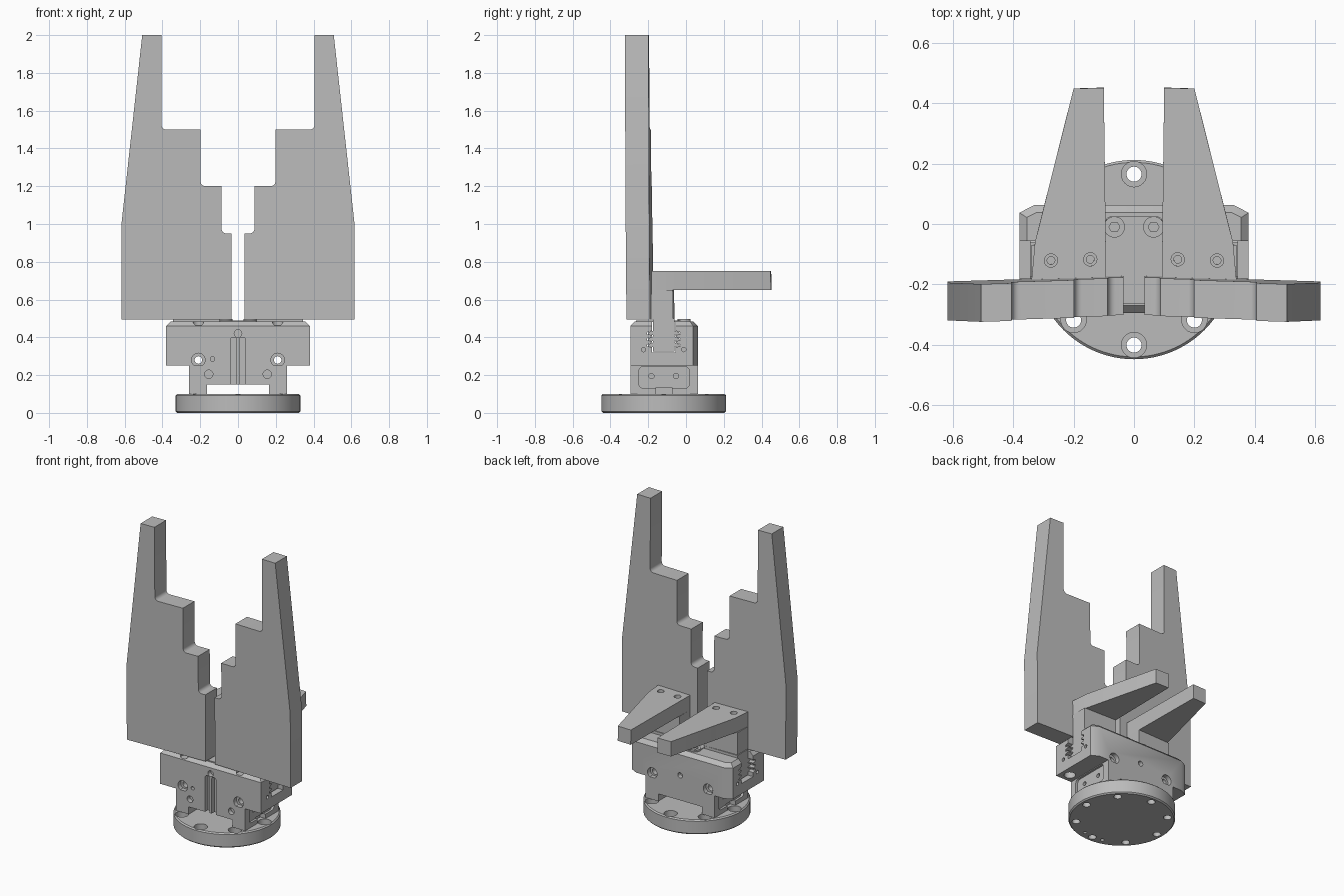
import bpy, bmesh, math
from mathutils import Vector

old = bpy.data.objects.get("Cube")
if old:
    bpy.data.objects.remove(old)

grey = bpy.data.materials.new("machined_grey")
grey.use_nodes = True
grey.diffuse_color = (0.5, 0.5, 0.5, 1)
grey.node_tree.nodes["Principled BSDF"].inputs["Base Color"].default_value = grey.diffuse_color

AXES = {"x": lambda u, v, w: (w, u, v),
        "y": lambda u, v, w: (u, w, v),
        "z": lambda u, v, w: (u, v, w)}


def prism(name, pts, axis, lo, hi, fillets=(), radius=0.02):
    """Extrude a 2D outline along an axis, rounding the listed corners."""
    bm = bmesh.new()
    place = AXES[axis]
    rings = [[bm.verts.new(place(u, v, w)) for u, v in pts] for w in (lo, hi)]
    n = len(pts)
    bm.faces.new(rings[0])
    bm.faces.new(rings[1])
    for i in range(n):
        j = (i + 1) % n
        bm.faces.new((rings[0][i], rings[0][j], rings[1][j], rings[1][i]))
    bmesh.ops.recalc_face_normals(bm, faces=bm.faces)
    edges = [bm.edges.get((rings[0][i], rings[1][i])) for i in fillets]
    if edges:
        bmesh.ops.bevel(bm, geom=edges, offset=radius, segments=5,
                        profile=0.5, affect="EDGES")
    mesh = bpy.data.meshes.new(name)
    bm.to_mesh(mesh)
    bm.free()
    obj = bpy.data.objects.new(name, mesh)
    bpy.context.collection.objects.link(obj)
    mesh.materials.append(grey)
    return obj


def rect(u0, u1, v0, v1):
    return [(u0, v0), (u1, v0), (u1, v1), (u0, v1)]


def disc(name, u, v, r, axis, lo, hi, n=24):
    turn = math.tau / n
    pts = [(u + r * math.cos(i * turn), v + r * math.sin(i * turn)) for i in range(n)]
    return prism(name, pts, axis, lo, hi)


def chamfer(obj, width, rule):
    """Bevel the edges whose two end points both satisfy the rule."""
    bm = bmesh.new()
    bm.from_mesh(obj.data)
    edges = [e for e in bm.edges if all(rule(v.co) for v in e.verts)]
    bmesh.ops.bevel(bm, geom=edges, offset=width, segments=1, affect="EDGES")
    bm.to_mesh(obj.data)
    bm.free()


def bake(obj):
    graph = bpy.context.evaluated_depsgraph_get()
    mesh = bpy.data.meshes.new_from_object(obj.evaluated_get(graph))
    obj.modifiers.clear()
    obj.data = mesh


def cut(targets, cutters):
    """Subtract every cutter from every target, then discard the cutters."""
    for obj in targets:
        for c in cutters:
            mod = obj.modifiers.new("cut", "BOOLEAN")
            mod.operation, mod.solver, mod.object = "DIFFERENCE", "EXACT", c
        bake(obj)
    for c in cutters:
        bpy.data.objects.remove(c)


def mirror(obj):
    obj.modifiers.new("mirror", "MIRROR")
    bake(obj)


MID_Y = -0.118
FRONT, BACK = -0.295, 0.063

# Mounting flange with a ring of counterbored bolt holes
flange = disc("mounting_flange", 0, MID_Y, 0.33, "z", 0, 0.1, 96)
chamfer(flange, 0.008, lambda p: p.z > 0.09)
chamfer(flange, 0.008, lambda p: p.z < 0.001)
holes = []
for k in range(8):
    a = k * math.tau / 8
    x, y = 0.283 * math.sin(a), MID_Y + 0.283 * math.cos(a)
    holes.append(disc("bolt_hole", x, y, 0.025, "z", -0.1, 0.2))
    holes.append(disc("counterbore", x, y, 0.042, "z", 0.06, 0.2))
for x in (-0.07, 0.07):
    holes.append(disc("pin_hole", x, MID_Y - 0.27, 0.012, "z", -0.1, 0.03, 12))
cut([flange], holes)

# Bridge-shaped lower housing
base = prism("lower_housing",
             [(-0.26, 0.1), (-0.165, 0.1), (-0.165, 0.15), (0.165, 0.15),
              (0.165, 0.1), (0.26, 0.1), (0.26, 0.25), (-0.26, 0.25)],
             "y", FRONT, BACK)

# Upper housing with clipped rear corners and chamfered top
body = prism("upper_housing",
             [(-0.38, FRONT), (0.38, FRONT), (0.38, 0.037), (0.33, BACK),
              (-0.33, BACK), (-0.38, 0.037)], "z", 0.25, 0.485)
chamfer(body, 0.025, lambda p: p.z > 0.48)


# Toothed guide outline, shared by the slot and the sliding jaws
def guide(narrow, wide, top, bottom):
    half = [(narrow, top), (narrow, 0.435)]
    for k in range(3):
        z = 0.43 - 0.032 * k
        half += [(wide, z - 0.004), (wide, z - 0.014), (narrow, z - 0.018), (narrow, z - 0.026)]
    half.append((narrow, bottom))
    return [(MID_Y + d, z) for d, z in half] + [(MID_Y - d, z) for d, z in reversed(half)]


cut([body], [prism("guide_slot", guide(0.062, 0.088, 0.6, 0.32), "x", -0.5, 0.5)])

# Holes and grooves in the housings
tools = []
for s in (-1, 1):
    tools += [disc("through_hole", s * 0.21, 0.28, 0.02, "y", -0.5, 0.3),
              disc("front_bore", s * 0.21, 0.28, 0.036, "y", -0.5, FRONT + 0.03),
              disc("rear_bore", s * 0.21, 0.28, 0.036, "y", BACK - 0.03, 0.3),
              disc("under_hole", s * 0.32, -0.235, 0.036, "z", 0.2, 0.3),
              disc("top_hole", s * 0.21, -0.265, 0.03, "z", 0.465, 0.6),
              prism("sensor_groove", rect(s * 0.024 - 0.017, s * 0.024 + 0.017, 0.1, 0.4),
                    "y", -0.5, FRONT + 0.03, (2, 3), 0.016)]
    for y in (-0.225, -0.012):
        tools.append(disc("side_hole", y, 0.335, 0.012, "x", s * 0.35, s * 0.5, 12))
tools += [disc("centre_hole", 0, 0.42, 0.02, "y", -0.5, FRONT + 0.03),
          disc("pin_hole", -0.135, 0.285, 0.012, "y", -0.5, FRONT + 0.03, 12),
          disc("rear_hole", 0, 0.32, 0.018, "y", BACK - 0.03, 0.3)]
cut([body], tools)

tools = []
for s in (-1, 1):
    tools += [disc("front_hole", s * 0.155, 0.205, 0.022, "y", -0.5, FRONT + 0.03),
              prism("sensor_groove", rect(s * 0.024 - 0.017, s * 0.024 + 0.017, 0.1, 0.4),
                    "y", -0.5, FRONT + 0.03),
              prism("side_pocket", rect(-0.25, 0.018, 0.13, 0.245), "x",
                    s * 0.245, s * 0.4, range(4), 0.025),
              prism("leg_notch", rect(-0.16, -0.075, 0.05, 0.135), "x", s * 0.22, s * 0.4)]
    for y in (-0.183, -0.053):
        tools.append(disc("side_hole", y, 0.195, 0.014, "x", s * 0.2, s * 0.4, 12))
cut([base], tools)

# Centre cover and its socket screws
cover = prism("centre_cover", rect(-0.095, 0.095, -0.265, 0.025), "z", 0.48, 0.49,
              (2, 3), 0.02)
screw = disc("cover_screws", 0.065, -0.01, 0.035, "z", 0.485, 0.498)
cut([screw], [disc("socket", 0.065, -0.01, 0.018, "z", 0.49, 0.6, 6)])
mirror(screw)

# Sliding jaws running in the toothed guide
jaw = prism("sliding_jaws", guide(0.057, 0.083, 0.5, 0.325), "x", 0.097, 0.345)
mirror(jaw)

# Stepped upright finger plates
plate = prism("finger_plates",
              [(0.035, 0.495), (0.035, 0.95), (0.087, 0.95), (0.087, 1.2), (0.198, 1.2),
               (0.198, 1.5), (0.405, 1.5), (0.405, 2), (0.507, 2), (0.617, 1), (0.617, 0.495)],
              "y", -0.298, -0.173, (2, 4, 6), 0.025)

# Angle brackets: an upright block and a tapered rearward arm
upright = prism("bracket_uprights", rect(0.092, 0.34, -0.18, -0.06), "z", 0.495, 0.65)
arm = prism("bracket_arms",
            [(0.092, -0.18), (0.34, -0.18), (0.328, -0.05), (0.2, 0.455), (0.1, 0.455)],
            "z", 0.65, 0.75)
tools = []
for x in (0.145, 0.275):
    tools += [disc("bore", x, -0.112, 0.022, "z", 0.73, 0.9),
              disc("hole", x, -0.112, 0.013, "z", 0.68, 0.9, 16)]
cut([arm], tools)

# The fingers lean forward and toe out very slightly
for obj in (plate, upright, arm):
    for v in obj.data.vertices:
        v.co.y -= 0.03 * (v.co.x - 0.04) + 0.008 * (v.co.z - 0.5)
    mirror(obj)

# Smooth the round walls while keeping corners crisp
bpy.ops.object.select_all(action="DESELECT")
for obj in bpy.context.collection.objects:
    if obj.type == "MESH" and grey.name in obj.data.materials:
        obj.select_set(True)
        bpy.context.view_layer.objects.active = obj
bpy.ops.object.shade_smooth_by_angle(angle=math.radians(35))
